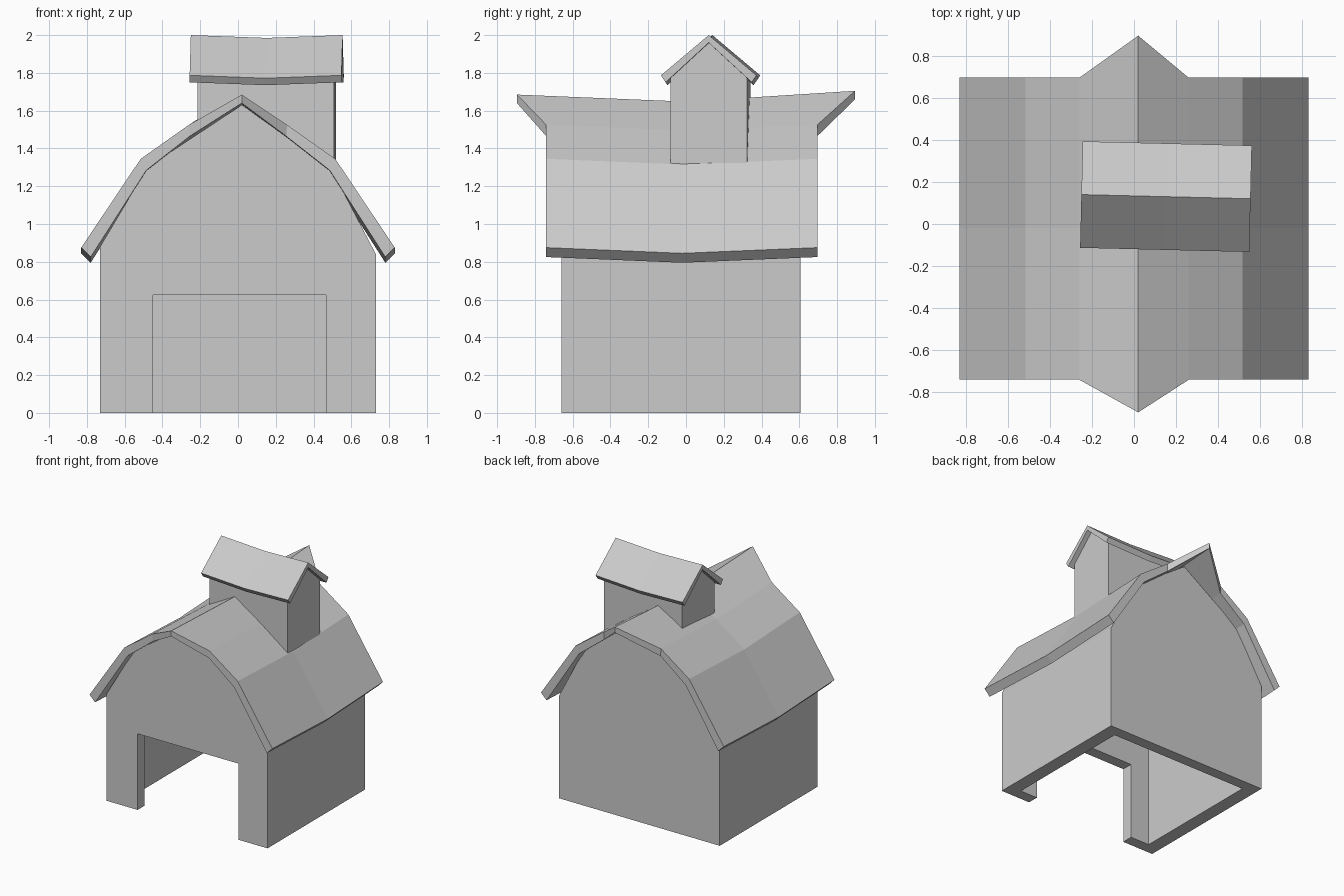
import bpy
import math

if "Cube" in bpy.data.objects:
    bpy.data.objects.remove(bpy.data.objects["Cube"])

grey = bpy.data.materials.new("plain grey")
grey.use_nodes = True
colour = (0.6, 0.6, 0.6, 1)
grey.diffuse_color = colour
grey.node_tree.nodes["Principled BSDF"].inputs["Base Color"].default_value = colour


def loft(name, sections):
    """Skin a row of matching closed loops and cap both ends."""
    n = len(sections[0])
    verts = [p for s in sections for p in s]
    faces = []
    for k in range(len(sections) - 1):
        a, b = k * n, (k + 1) * n
        faces += [(a + i, a + (i + 1) % n, b + (i + 1) % n, b + i) for i in range(n)]
    # caps are split in strips so that bent sheet ends stay clean
    last = len(verts) - n
    for i in range(n // 2 - 1):
        faces.append((i, n - 1 - i, n - 2 - i, i + 1))
        faces.append((last + i, last + i + 1, last + n - 2 - i, last + n - 1 - i))
    return make(name, verts, faces)


def prism(name, profile, y0, y1):
    """Extrude an xz outline along y."""
    n = len(profile)
    verts = [(x, y, z) for y in (y0, y1) for x, z in profile]
    faces = [tuple(range(n)), tuple(range(2 * n - 1, n - 1, -1))]
    faces += [(i, i + n, (i + 1) % n + n, (i + 1) % n) for i in range(n)]
    return make(name, verts, faces)


def make(name, verts, faces):
    mesh = bpy.data.meshes.new(name)
    mesh.from_pydata(verts, [], faces)
    mesh.materials.append(grey)
    obj = bpy.data.objects.new(name, mesh)
    bpy.context.collection.objects.link(obj)
    bpy.context.view_layer.objects.active = obj
    bpy.ops.object.select_all(action="DESELECT")
    obj.select_set(True)
    bpy.ops.object.mode_set(mode="EDIT")
    bpy.ops.mesh.select_all(action="SELECT")
    bpy.ops.mesh.normals_make_consistent(inside=False)
    bpy.ops.object.mode_set(mode="OBJECT")
    return obj


def cut(target, cutter):
    cutter.hide_render = True
    mod = target.modifiers.new("cut", "BOOLEAN")
    mod.operation = "DIFFERENCE"
    mod.solver = "EXACT"
    mod.object = cutter
    bpy.context.view_layer.objects.active = target
    bpy.ops.object.modifier_apply(modifier=mod.name)
    bpy.data.objects.remove(cutter)


def block(name, x0, x1, y0, y1, z0, z1):
    return prism(name, [(x0, z0), (x1, z0), (x1, z1), (x0, z1)], y0, y1)


# Hollow walls with gambrel gables and a wide doorway
walls = prism("barn_walls", [(-0.73, 0), (0.73, 0), (0.73, 0.84), (0.49, 1.3),
                             (0.02, 1.63), (-0.48, 1.3), (-0.73, 0.88)], -0.66, 0.605)
cut(walls, block("inside_cutter", -0.62, 0.62, -0.57, 0.515, -0.1, 1.9))
cut(walls, block("door_cutter", -0.45, 0.465, -0.8, -0.5, -0.1, 0.625))

# Gambrel roof: sagging in the middle, ridge ends pulled out to points
RIDGE = 0.02
outer = [(0.83, 0.875), (0.515, 1.345), (0.26, 1.525)]
inner = [(0.78, 0.825), (0.485, 1.285), (0.255, 1.465)]


def roof_section(y, ridge_y, drop, lift):
    def sheet(half, top):
        left = [(-x, y, z - drop) for x, z in half]
        right = [(x, y, z - drop) for x, z in reversed(half)]
        return left + [(RIDGE, ridge_y, top + lift)] + right
    return sheet(outer, 1.685) + sheet(inner, 1.64)[::-1]


loft("barn_roof", [roof_section(-0.74, -0.895, 0, 0),
                   roof_section(-0.02, 0, 0.03, -0.037),
                   roof_section(0.695, 0.895, 0, 0.02)])

# Small roof tower, built along x and turned slightly off square
tower_parts = []
tower = [(-0.203, 1.28), (0.203, 1.28), (0.203, 1.785), (0, 1.96), (-0.203, 1.785)]
tower_parts.append(prism("tower_walls", tower, -0.362, 0.362))


def tower_section(s, drop):
    top = [(-0.253, 1.787), (0, 2.0), (0.253, 1.787)]
    under = [(0.228, 1.75), (0, 1.96), (-0.228, 1.75)]
    return [(a, s, z - drop) for a, z in top + under]


tower_parts.append(loft("tower_roof", [tower_section(-0.402, 0), tower_section(0, 0.015),
                                       tower_section(0.402, 0)]))
for part in tower_parts:
    part.location = (0.152, 0.13, 0)
    part.rotation_euler.z = math.radians(-91.4)
